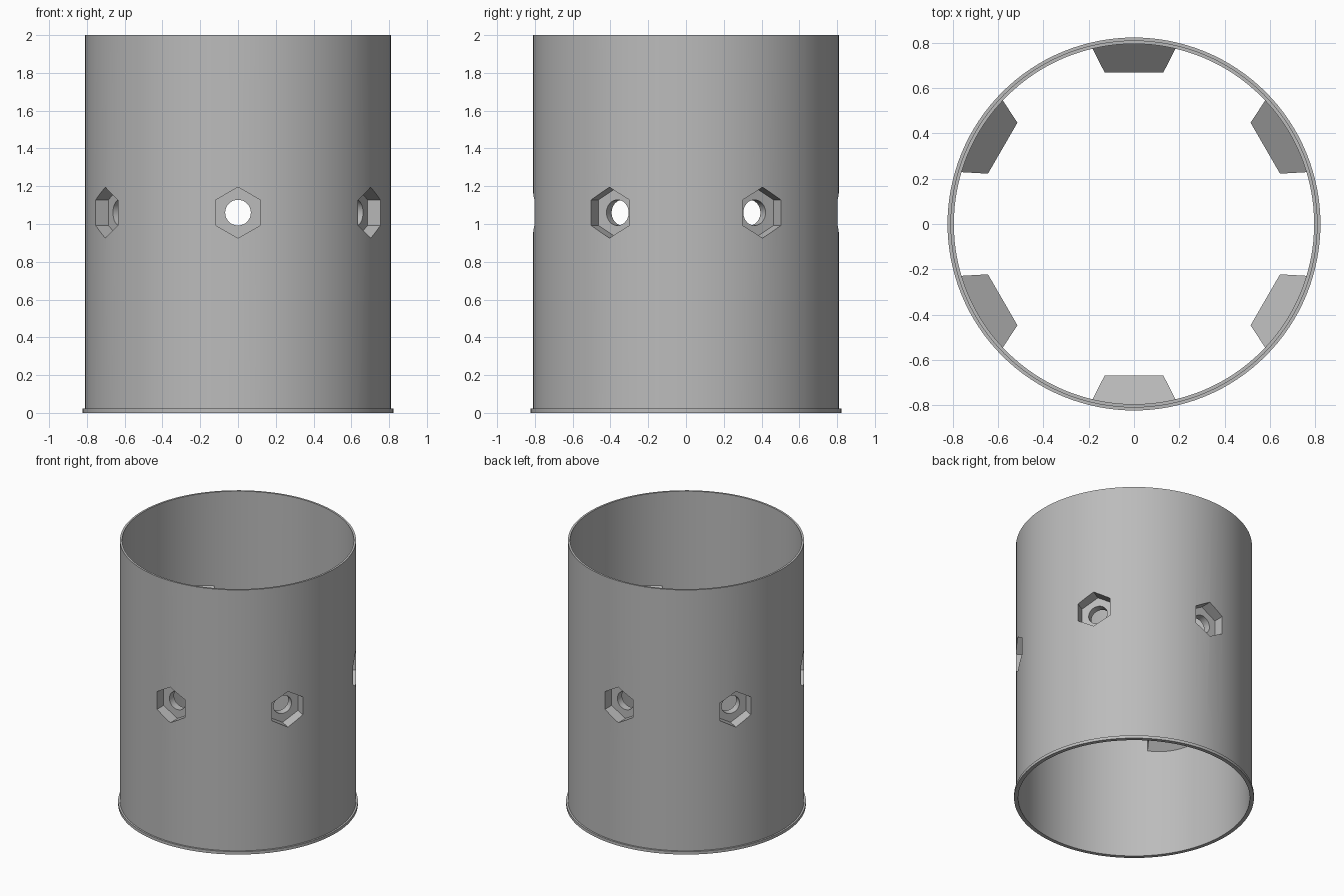
import bpy, bmesh, math
from mathutils import Matrix, Vector

cube = bpy.data.objects.get("Cube")
if cube:
    bpy.data.objects.remove(cube, do_unlink=True)

OUTER, INNER, FLANGE = 0.811, 0.796, 0.824
FLANGE_H, HEIGHT = 0.022, 2.0
MID_Z = 1.06            # height of the nut pockets
FACE, FLOOR = 0.67, 0.725   # boss face and pocket floor, from the axis
SEGMENTS = 128

grey = bpy.data.materials.new("plain_grey")
grey.use_nodes = True
grey.diffuse_color = (0.5, 0.5, 0.5, 1)
grey.node_tree.nodes["Principled BSDF"].inputs["Base Color"].default_value = grey.diffuse_color


def make_object(name, bm):
    bmesh.ops.recalc_face_normals(bm, faces=bm.faces)
    mesh = bpy.data.meshes.new(name)
    bm.to_mesh(mesh)
    bm.free()
    mesh.materials.append(grey)
    obj = bpy.data.objects.new(name, mesh)
    bpy.context.collection.objects.link(obj)
    return obj


def spokes():
    """Six frames around the axis: local x outward, y along the wall."""
    for k in range(6):
        yield Matrix.Rotation(math.radians(90 + 60 * k), 4, "Z") @ Matrix.Translation((0, 0, MID_Z))


def radial_prism(bm, frame, sides, radius, near, far):
    """Prism lying along a spoke, with a corner at the top."""
    rings = []
    for d in (near, far):
        ring = []
        for i in range(sides):
            a = 2 * math.pi * i / sides
            ring.append(bm.verts.new(frame @ Vector((d, radius * math.sin(a), radius * math.cos(a)))))
        rings.append(ring)
        bm.faces.new(ring)
    for i in range(sides):
        j = (i + 1) % sides
        bm.faces.new((rings[0][i], rings[0][j], rings[1][j], rings[1][i]))


def boss(bm, frame):
    """Tapered block on the inner wall with sloped top and underside."""
    plan = [(FACE, -0.13), (FACE, 0.13), (0.783, 0.187), (0.803, 0), (0.783, -0.187)]
    rings = []
    for side in (-1, 1):
        rings.append([bm.verts.new(frame @ Vector((d, w, side * (0.13 + 0.95 * (d - FACE)))))
                      for d, w in plan])
        bm.faces.new(rings[-1])
    for i in range(len(plan)):
        j = (i + 1) % len(plan)
        bm.faces.new((rings[0][i], rings[0][j], rings[1][j], rings[1][i]))


def combine(target, helper, operation):
    """Apply a boolean and remove its helper."""
    helper.hide_render = True
    mod = target.modifiers.new(helper.name, "BOOLEAN")
    mod.operation, mod.object, mod.solver = operation, helper, "EXACT"
    bpy.context.view_layer.objects.active = target
    bpy.ops.object.modifier_apply(modifier=mod.name)
    bpy.data.objects.remove(helper, do_unlink=True)


# Tube wall with a small flange at the foot
bm = bmesh.new()
profile = [(INNER, 0), (FLANGE, 0), (FLANGE, FLANGE_H), (OUTER, FLANGE_H), (OUTER, HEIGHT), (INNER, HEIGHT)]
rings = []
for s in range(SEGMENTS):
    a = 2 * math.pi * s / SEGMENTS
    rings.append([bm.verts.new((r * math.cos(a), r * math.sin(a), z)) for r, z in profile])
for s in range(SEGMENTS):
    a, b = rings[s], rings[(s + 1) % SEGMENTS]
    for i in range(len(profile)):
        j = (i + 1) % len(profile)
        bm.faces.new((a[i], b[i], b[j], a[j]))
tube = make_object("tube_body", bm)

# Bosses, hexagonal pockets and bolt holes
boss_bm, pocket_bm, hole_bm = bmesh.new(), bmesh.new(), bmesh.new()
for frame in spokes():
    boss(boss_bm, frame)
    radial_prism(pocket_bm, frame, 6, 0.135, FLOOR, 0.9)
    radial_prism(hole_bm, frame, 32, 0.068, 0.6, 0.76)
combine(tube, make_object("inner_bosses", boss_bm), "UNION")
combine(tube, make_object("nut_pockets", pocket_bm), "DIFFERENCE")
combine(tube, make_object("bolt_holes", hole_bm), "DIFFERENCE")

# Smooth round walls, sharp corners
bpy.ops.object.select_all(action="DESELECT")
tube.select_set(True)
bpy.context.view_layer.objects.active = tube
bpy.ops.object.shade_smooth_by_angle(angle=math.radians(25))
